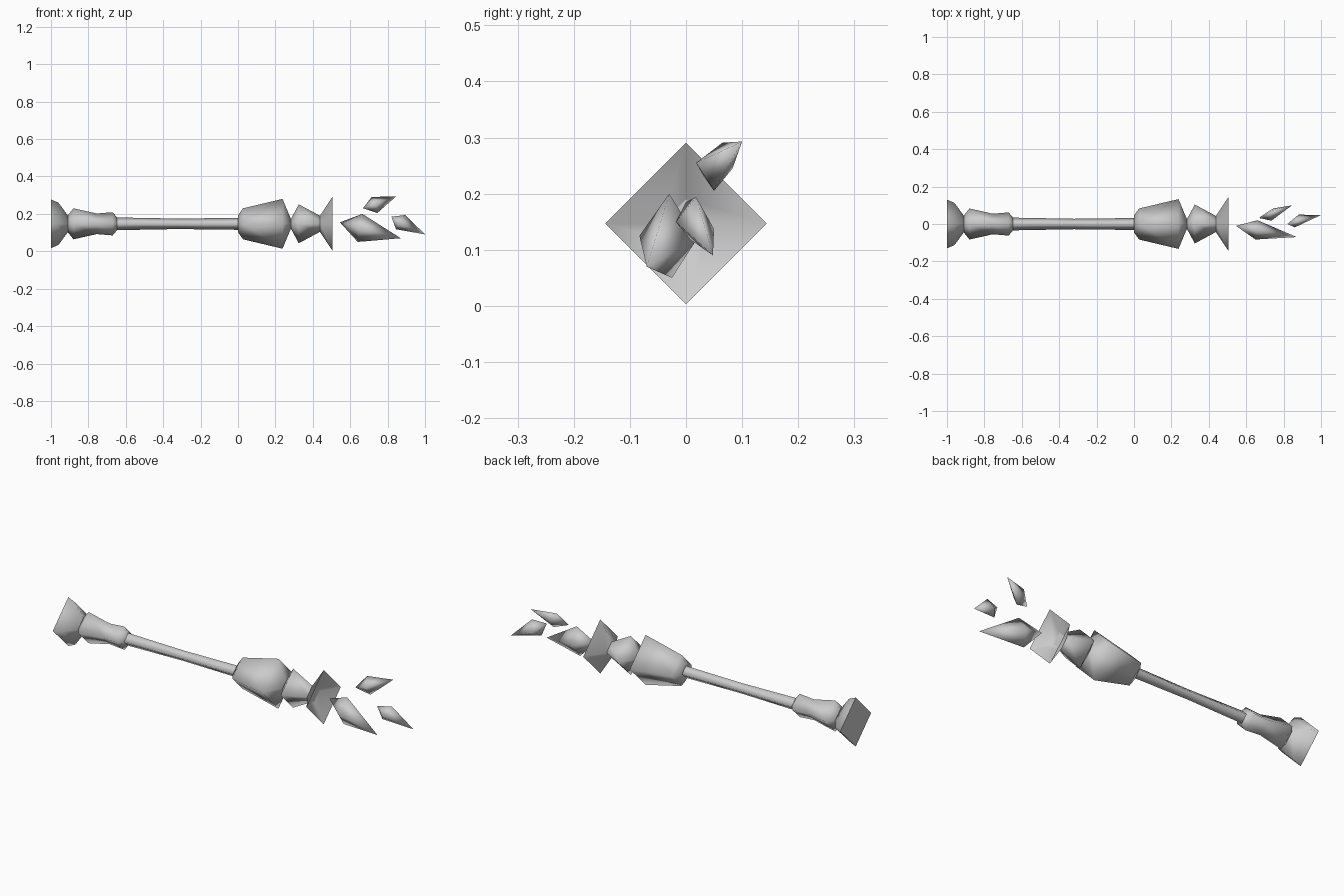
import bpy, bmesh, math
from mathutils import Vector

if "Cube" in bpy.data.objects:
    bpy.data.objects.remove(bpy.data.objects["Cube"])

AXIS_Z = 0.147
grey = bpy.data.materials.new("plain grey")
grey.diffuse_color = (0.6, 0.6, 0.6, 1)
grey.use_nodes = True
grey.node_tree.nodes["Principled BSDF"].inputs["Base Color"].default_value = grey.diffuse_color


def finish(bm, name):
    bmesh.ops.recalc_face_normals(bm, faces=bm.faces)
    mesh = bpy.data.meshes.new(name)
    bm.to_mesh(mesh)
    bm.free()
    mesh.materials.append(grey)
    ob = bpy.data.objects.new(name, mesh)
    bpy.context.collection.objects.link(ob)
    return ob


def square_turning(name, profile, cap_start=False, cap_end=False, sharp_rings=()):
    """Four-sided turned part along x, corners on the y and z axes."""
    bm = bmesh.new()
    rings = []
    for x, r in profile:
        rings.append([bm.verts.new((x, r * math.cos(i * math.pi / 2),
                                    AXIS_Z + r * math.sin(i * math.pi / 2)))
                      for i in range(4)])
    for a, b in zip(rings, rings[1:]):
        for i in range(4):
            j = (i + 1) % 4
            bm.faces.new((a[i], a[j], b[j], b[i])).smooth = True
    sharp = list(sharp_rings)
    if cap_start:
        bm.faces.new(rings[0])
        sharp.append(0)
    if cap_end:
        bm.faces.new(rings[-1])
        sharp.append(len(rings) - 1)
    for k in sharp:
        for i in range(4):
            e = bm.edges.get((rings[k][i], rings[k][(i + 1) % 4]))
            if e:
                e.smooth = False
    return finish(bm, name)


def crystal(name, tail, tip, ring):
    """Shard: two points joined to a four-corner girdle."""
    bm = bmesh.new()
    a, b = bm.verts.new(tail), bm.verts.new(tip)
    vs = [bm.verts.new(p) for p in ring]
    for i in range(4):
        j = (i + 1) % 4
        for end in (a, b):
            bm.faces.new((end, vs[i], vs[j])).smooth = True
    return finish(bm, name)


# Pommel and grip
square_turning("pommel", [(-1.0, .13), (-.96, .113), (-.91, .045)], cap_start=True)
square_turning("grip", [(-.91, .045), (-.88, .083), (-.755, .055),
                        (-.67, .062), (-.645, .032)])

# Shaft
square_turning("shaft", [(-.648, .034), (-.32, .028), (0.0, .032)])

# Head, neck bead and open cup
square_turning("head", [(0.0, .03), (0.0, .045), (.027, .083), (.238, .133), (.283, .026)])
square_turning("neck_bead", [(.283, .026), (.325, .104), (.438, .043)])
square_turning("cup", [(.438, .043), (.505, .144), (.447, .043)],
               cap_end=True, sharp_rings=(1,))

# Floating shards
crystal("large_shard", (.545, -.01, .155), (.87, -.07, .07),
        [(.665, -.03, .2), (.65, -.083, .125), (.64, -.025, .05), (.66, .02, .12)])
crystal("upper_shard", (.668, .032, .23), (.845, .1, .293),
        [(.715, .065, .291), (.735, .018, .255), (.745, .05, .205), (.745, .083, .245)])
crystal("end_shard", (.82, .0, .185), (1.0, .048, .09),
        [(.895, .018, .194), (.86, -.018, .15), (.845, .008, .118), (.88, .05, .137)])
